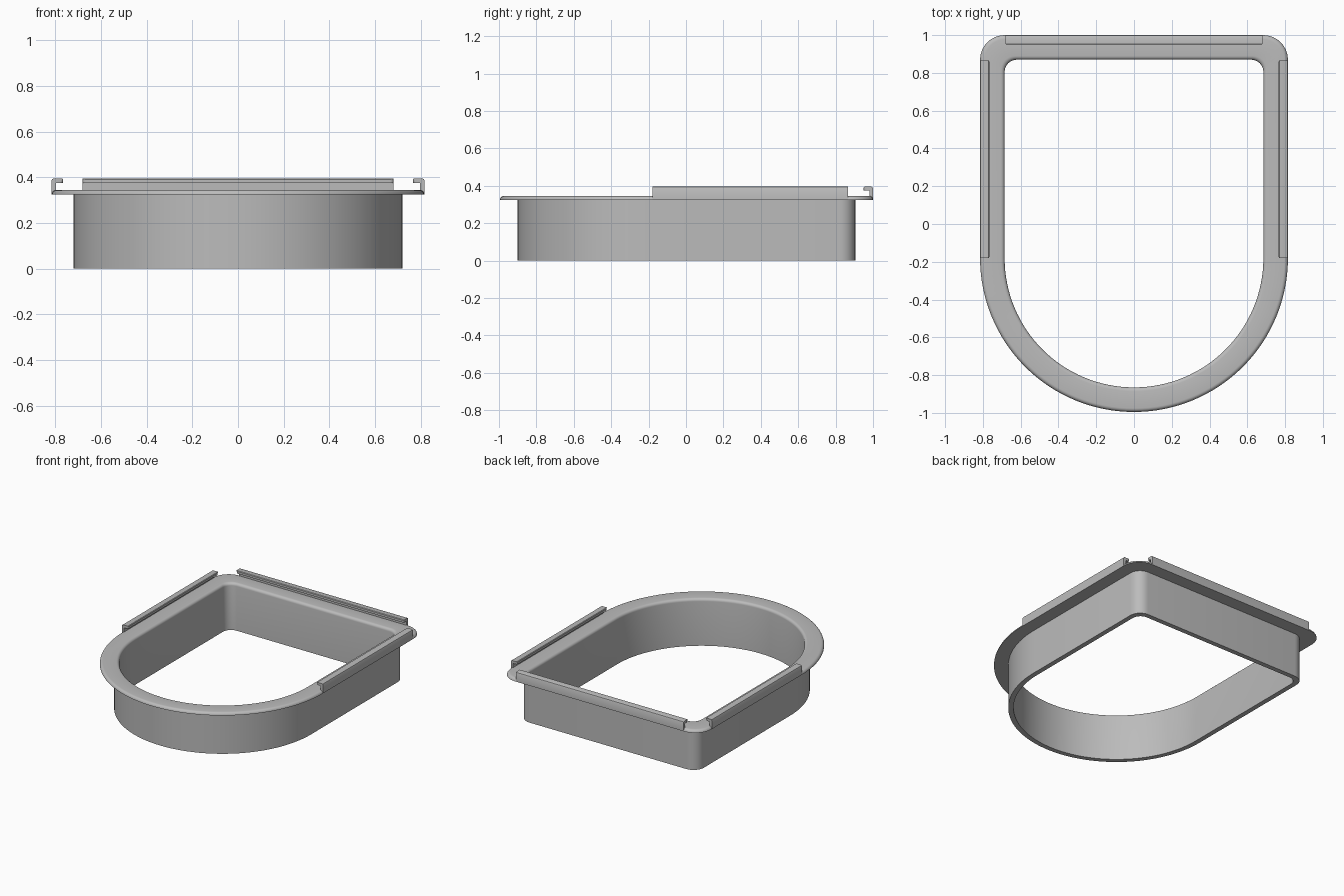
import bpy, bmesh, math
from mathutils import Matrix, Vector

cube = bpy.data.objects.get("Cube")
if cube:
    bpy.data.objects.remove(cube)

grey = bpy.data.materials.new("light_grey")
grey.use_nodes = True
colour = (0.5, 0.5, 0.5, 1)
grey.diffuse_color = colour
grey.node_tree.nodes["Principled BSDF"].inputs["Base Color"].default_value = colour

INNER, ARC_Y, BACK, RIM = 0.685, -0.18, 0.87, 0.13


def finish(bm, name):
    bmesh.ops.recalc_face_normals(bm, faces=bm.faces)
    mesh = bpy.data.meshes.new(name)
    bm.to_mesh(mesh)
    bm.free()
    mesh.materials.append(grey)
    ob = bpy.data.objects.new(name, mesh)
    bpy.context.collection.objects.link(ob)
    bpy.ops.object.select_all(action='DESELECT')
    ob.select_set(True)
    bpy.context.view_layer.objects.active = ob
    bpy.ops.object.shade_smooth_by_angle(angle=math.radians(35))
    return ob


def arc(cx, cy, r, start, end, steps):
    return [(cx + r * math.cos(a), cy + r * math.sin(a))
            for a in (math.radians(start + (end - start) * i / steps)
                      for i in range(steps + 1))]


def outline(d):
    """Half-round front, square back with small corner radii, offset by d."""
    w, back, r = INNER + d, BACK + d, 0.065 + 0.5 * d
    return (arc(0, ARC_Y, w, 180, 360, 64)
            + arc(w - r, back - r, r, 0, 90, 8)
            + arc(r - w, back - r, r, 90, 180, 8))


# Collar and flange: one cross-section (offset, height) swept round the outline
section = [(0, 0), (0, 0.325)]
section += arc(0.02, 0.325, 0.02, 180, 90, 5)[1:]
section += arc(RIM - 0.02, 0.325, 0.02, 90, 0, 5)
section += [(0.035, 0.325), (0.035, 0)]
bm = bmesh.new()
rings = [[bm.verts.new((x, y, z)) for x, y in outline(d)] for d, z in section]
for a, b in zip(rings, rings[1:] + rings[:1]):
    for i in range(len(a)):
        j = (i + 1) % len(a)
        bm.faces.new((a[i], a[j], b[j], b[i]))
finish(bm, "collar_with_flange")


# Hooked rails: (inward, height) section extruded along the flange edge
def rail(name, length, place):
    hook = [(0, 0.325), (0, 0.386), (0.003, 0.392), (0.009, 0.395),
            (0.046, 0.395), (0.05, 0.391), (0.05, 0.375),
            (0.018, 0.375), (0.018, 0.325)]
    bm = bmesh.new()
    face = bm.faces.new([bm.verts.new((u, 0, z)) for u, z in hook])
    out = bmesh.ops.extrude_face_region(bm, geom=[face])
    bmesh.ops.translate(bm, vec=(0, length, 0),
                        verts=[v for v in out["geom"] if isinstance(v, bmesh.types.BMVert)])
    # Round the free corners of the lip
    corners = [e for e in bm.edges if all(v.co.x > 0.049 for v in e.verts)
               and abs(e.verts[0].co.y - e.verts[1].co.y) < 1e-5]
    bmesh.ops.bevel(bm, geom=corners, offset=0.015, segments=4,
                    profile=0.5, affect='EDGES')
    bm.transform(place)
    finish(bm, name)


EDGE = INNER + RIM
side_length = 0.865 - ARC_Y
rail("right_rail", side_length, Matrix.Translation((-EDGE, ARC_Y, 0)))
rail("left_rail", side_length, Matrix.Translation((EDGE, 0.865, 0))
     @ Matrix.Rotation(math.pi, 4, 'Z'))
rail("back_rail", 1.36, Matrix.Translation((-0.68, BACK + RIM, 0))
     @ Matrix.Rotation(-math.pi / 2, 4, 'Z'))
